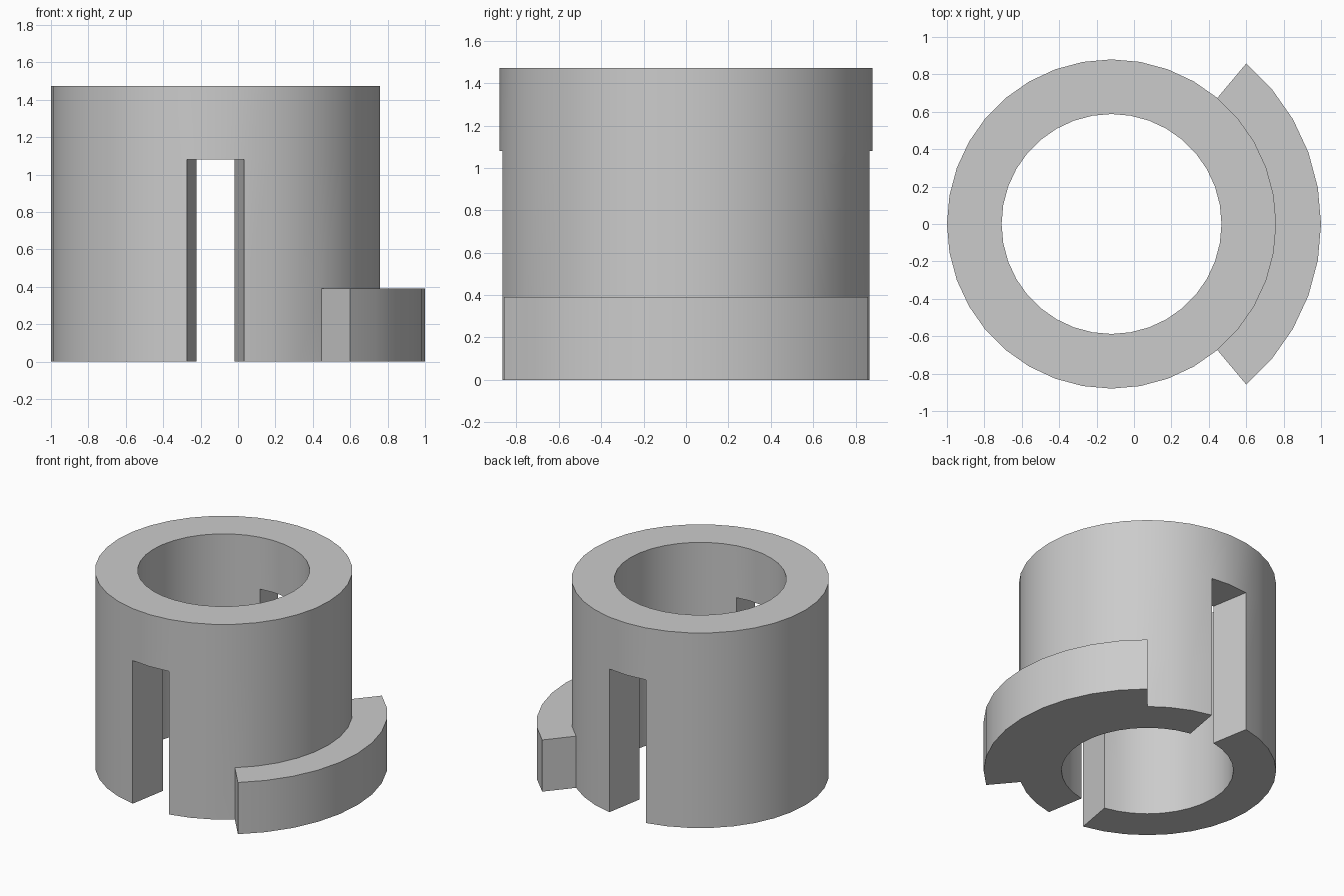
import bpy, bmesh, math

cube = bpy.data.objects.get("Cube")
if cube:
    bpy.data.objects.remove(cube, do_unlink=True)

SIDES = 36
CENTRE_X = -0.12
RADII = (0.588, 0.88, 1.12)      # bore, sleeve, flange
HEIGHTS = (0, 0.39, 1.08, 1.472)  # base, flange top, slot top, sleeve top
FLANGE_HALF, SLOT_HALF = 50, 10  # degrees


def solid(a, r, z):
    """Whether the polar cell (angle, ring, layer) is filled."""
    if not (0 <= r < 2 and 0 <= z < 3):
        return False
    deg = (a % SIDES + 0.5) * 360 / SIDES
    if r == 1:  # flange segment, lowest layer only
        return z == 0 and min(deg, 360 - deg) < FLANGE_HALF
    in_slot = min(abs(deg - 90), abs(deg - 270)) < SLOT_HALF
    return z == 2 or not in_slot


bm = bmesh.new()
verts = {}


def vert(a, r, z):
    key = (a % SIDES, r, z)
    if key not in verts:
        t = math.tau * key[0] / SIDES
        verts[key] = bm.verts.new((CENTRE_X + RADII[r] * math.cos(t),
                                   RADII[r] * math.sin(t), HEIGHTS[z]))
    return verts[key]


# Skin every filled cell wherever its neighbour is empty
for a in range(SIDES):
    for r in range(2):
        for z in range(3):
            if not solid(a, r, z):
                continue
            cell = (a, r, z)
            for axis in range(3):
                u, v = [i for i in range(3) if i != axis]
                for side in (0, 1):
                    near = list(cell)
                    near[axis] += 2 * side - 1
                    if solid(*near):
                        continue
                    quad = []
                    for du, dv in ((0, 0), (1, 0), (1, 1), (0, 1)):
                        p = list(cell)
                        p[axis] += side
                        p[u] += du
                        p[v] += dv
                        quad.append(vert(*p))
                    bm.faces.new(quad)

bmesh.ops.recalc_face_normals(bm, faces=bm.faces)
mesh = bpy.data.meshes.new("slotted_collar")
bm.to_mesh(mesh)
bm.free()
collar = bpy.data.objects.new("slotted_collar", mesh)
bpy.context.collection.objects.link(collar)

# Plain grey material
grey = bpy.data.materials.new("plain grey")
grey.use_nodes = True
colour = (0.6, 0.6, 0.6, 1)
grey.diffuse_color = colour
grey.node_tree.nodes["Principled BSDF"].inputs["Base Color"].default_value = colour
mesh.materials.append(grey)

# Smooth round walls with sharp rims
bpy.ops.object.select_all(action='DESELECT')
collar.select_set(True)
bpy.context.view_layer.objects.active = collar
bpy.ops.object.shade_smooth_by_angle(angle=math.radians(30))
